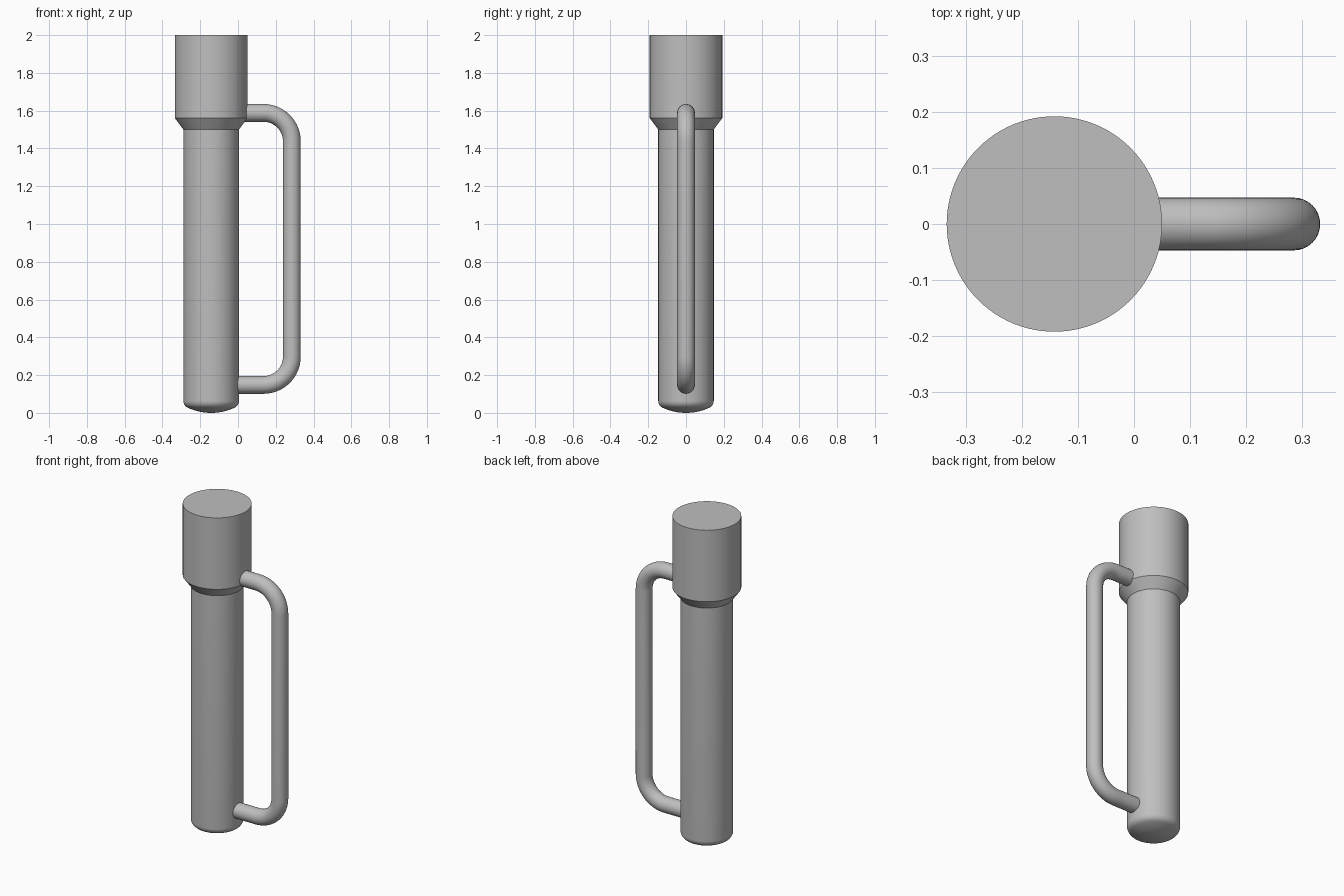
import bpy, bmesh
from math import sin, cos, pi, asin, sqrt, radians
from mathutils import Vector

cube = bpy.data.objects.get("Cube")
if cube:
    bpy.data.objects.remove(cube, do_unlink=True)

grey = bpy.data.materials.new("plain_grey")
grey.use_nodes = True
grey.diffuse_color = (0.52, 0.52, 0.52, 1)
grey.node_tree.nodes["Principled BSDF"].inputs["Base Color"].default_value = grey.diffuse_color

AXIS_X, BODY_R, CAP_R, TUBE_R = -0.142, 0.147, 0.192, 0.047


def add_mesh(name, bm, angle=30):
    bmesh.ops.recalc_face_normals(bm, faces=bm.faces)
    mesh = bpy.data.meshes.new(name)
    bm.to_mesh(mesh)
    bm.free()
    mesh.materials.append(grey)
    obj = bpy.data.objects.new(name, mesh)
    bpy.context.collection.objects.link(obj)
    bpy.ops.object.select_all(action='DESELECT')
    obj.select_set(True)
    bpy.context.view_layer.objects.active = obj
    bpy.ops.object.shade_smooth_by_angle(angle=radians(angle))
    return obj


def skin(bm, rings):
    """Join successive vertex rings with quads."""
    for a, b in zip(rings, rings[1:]):
        n = len(a)
        for i in range(n):
            j = (i + 1) % n
            bm.faces.new((a[i], a[j], b[j], b[i]))


def lathe(name, profile, sides=96):
    bm = bmesh.new()
    rings = [[bm.verts.new((AXIS_X + r * cos(2 * pi * i / sides),
                            r * sin(2 * pi * i / sides), z))
              for i in range(sides)] for r, z in profile]
    skin(bm, rings)
    bm.faces.new(rings[0])
    bm.faces.new(rings[-1])
    return add_mesh(name, bm)


# Body and wide cap: dished base, rounded knuckle, straight wall, flared collar
dome, knuckle = 2 * BODY_R, 0.04
kr = BODY_R - knuckle
kz = dome - sqrt((dome - knuckle) ** 2 - kr ** 2)
tangent = asin(kr / (dome - knuckle))
profile = [(dome * sin(tangent * k / 8), dome - dome * cos(tangent * k / 8))
           for k in range(1, 9)]
for k in range(1, 9):
    a = tangent + (pi / 2 - tangent) * k / 8
    profile.append((kr + knuckle * sin(a), kz - knuckle * cos(a)))
profile += [(BODY_R, 1.5), (CAP_R, 1.56), (CAP_R, 2.0)]
lathe("body_and_cap", profile)

# Handle: round tube swept along a path with two rounded corners
GRIP_X, LOW_Z, HIGH_Z, BEND, STEPS = 0.285, 0.148, 1.588, 0.15, 16
path = [(Vector((-0.03, 0, LOW_Z)), 0)]
for centre_z, start in ((LOW_Z + BEND, 0), (HIGH_Z - BEND, pi / 2)):
    for k in range(STEPS + 1):
        a = start + pi / 2 * k / STEPS
        path.append((Vector((GRIP_X - BEND + BEND * sin(a), 0,
                             centre_z - BEND * cos(a))), a))
path.append((Vector((-0.03, 0, HIGH_Z)), pi))

bm = bmesh.new()
sides = 32
rings = []
for p, a in path:
    out = Vector((sin(a), 0, -cos(a)))
    rings.append([bm.verts.new(p + TUBE_R * (out * cos(2 * pi * i / sides)
                  + Vector((0, 1, 0)) * sin(2 * pi * i / sides)))
                  for i in range(sides)])
skin(bm, rings)
bm.faces.new(rings[0])
bm.faces.new(rings[-1])
add_mesh("handle", bm)
